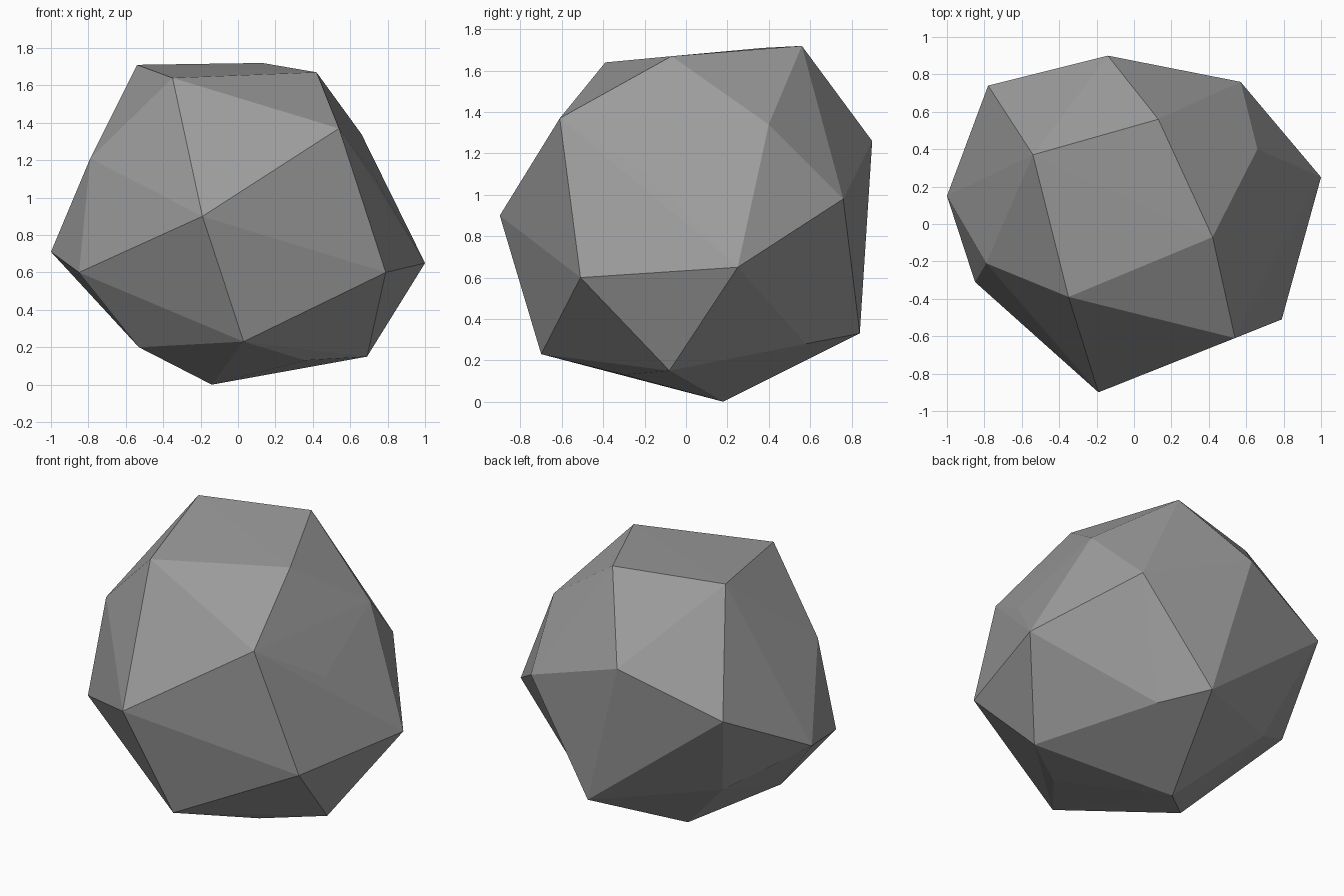
import bpy
import bmesh

default_cube = bpy.data.objects.get("Cube")
if default_cube is not None:
    bpy.data.objects.remove(default_cube, do_unlink=True)


def make_material(name, colour):
    material = bpy.data.materials.new(name)
    material.use_nodes = True
    material.diffuse_color = colour
    material.node_tree.nodes["Principled BSDF"].inputs["Base Color"].default_value = colour
    return material


# Corners of the boulder, in rings from the top down
crown = [(-.54, .37, 1.71), (.13, .56, 1.72), (.42, -.07, 1.67), (-.35, -.39, 1.64)]
shoulder = [(.54, -.61, 1.37), (.66, .40, 1.34), (-.14, .90, 1.26),
            (-.79, -.21, 1.21), (.74, -.17, 1.09), (-.78, .74, 1.03)]
back_corner = (.57, .76, .98)
side_corner = (1.0, .25, .65)
belly = [back_corner, side_corner, (-.19, -.90, .90), (-1.0, .15, .71),
         (.79, -.51, .60), (-.85, -.31, .60), (-.59, .47, .44)]
low_back = (.11, .84, .33)
low_dent = (.31, .58, .28)
foot = [low_back, low_dent, (.03, -.70, .23), (-.53, -.21, .20),
        (.69, -.08, .15), (.36, -.30, .13), (-.14, .18, 0)]

# Wrap the corners in a faceted skin
bm = bmesh.new()
corners = {point: bm.verts.new(point) for point in crown + shoulder + belly + foot}
bmesh.ops.convex_hull(bm, input=list(bm.verts), use_existing_faces=False)

# Turn one ridge inward to leave a shallow dent at the lower back
ridge = bm.edges.get((corners[side_corner], corners[low_back]))
if ridge is not None:
    opposite = {v for face in ridge.link_faces for v in face.verts} - set(ridge.verts)
    if opposite == {corners[back_corner], corners[low_dent]}:
        bmesh.ops.rotate_edges(bm, edges=[ridge], use_ccw=True)
bmesh.ops.recalc_face_normals(bm, faces=list(bm.faces))

mesh = bpy.data.meshes.new("boulder")
bm.to_mesh(mesh)
bm.free()
mesh.materials.append(make_material("stone_grey", (.33, .33, .33, 1)))
boulder = bpy.data.objects.new("boulder", mesh)
bpy.context.collection.objects.link(boulder)
